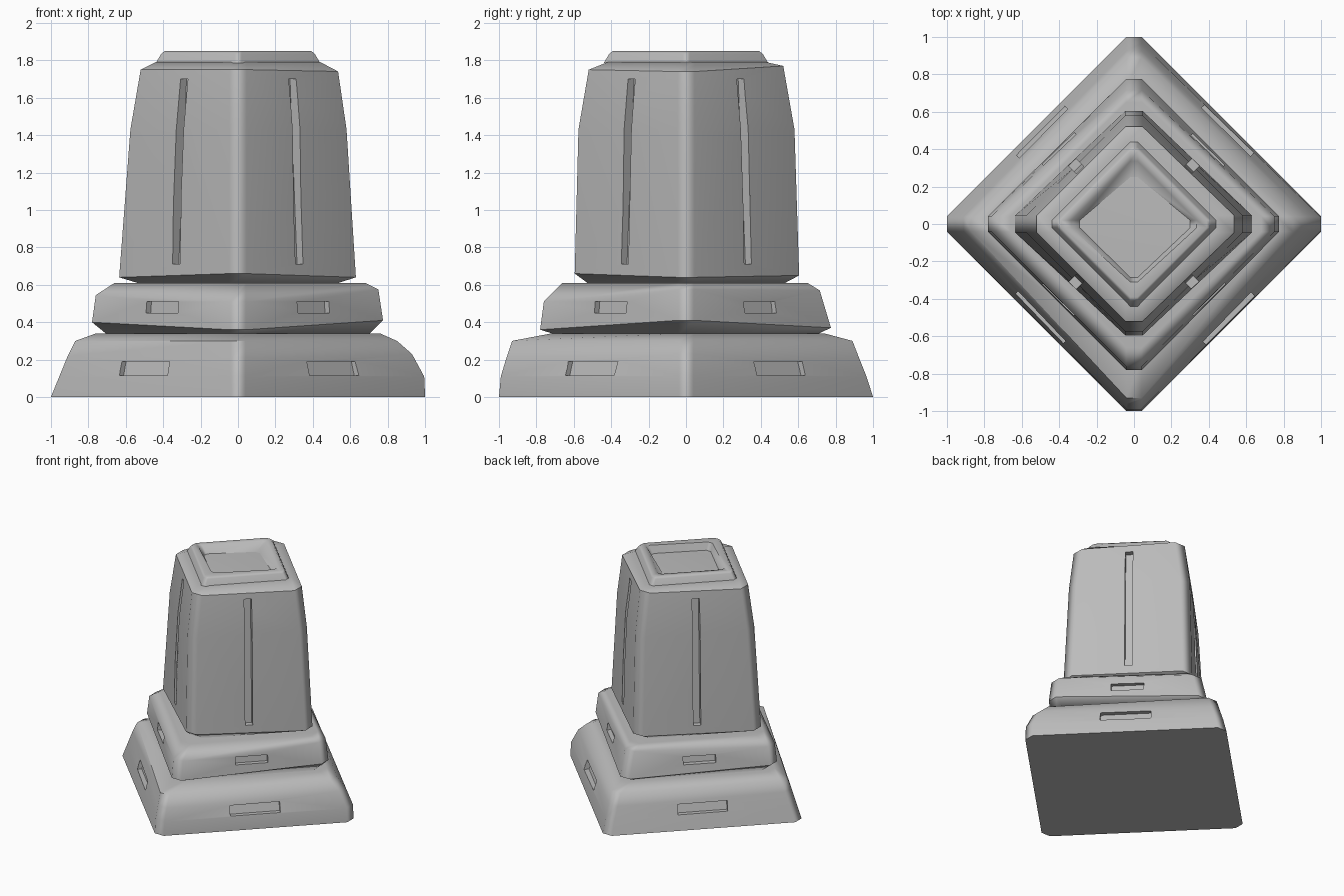
import bpy, bmesh, math
from mathutils import Vector

if "Cube" in bpy.data.objects:
    bpy.data.objects.remove(bpy.data.objects["Cube"])

stone = bpy.data.materials.new("stone_grey")
stone.diffuse_color = (0.5, 0.5, 0.5, 1)
stone.use_nodes = True
stone.node_tree.nodes["Principled BSDF"].inputs["Base Color"].default_value = stone.diffuse_color


def make_object(name, bm):
    bmesh.ops.recalc_face_normals(bm, faces=bm.faces)
    mesh = bpy.data.meshes.new(name)
    bm.to_mesh(mesh)
    bm.free()
    mesh.materials.append(stone)
    ob = bpy.data.objects.new(name, mesh)
    bpy.context.collection.objects.link(ob)
    return ob


def diamond_block(name, right, back, left, front, c):
    """Loft chamfered diamond rings; each corner has its own (radius, z) profile."""
    bm = bmesh.new()
    rings = []
    for level in zip(right, back, left, front):
        ring = []
        for k, (r, z) in enumerate(level):
            a = k * math.pi / 2
            d, t = Vector((math.cos(a), math.sin(a), 0)), Vector((-math.sin(a), math.cos(a), 0))
            ring += [bm.verts.new(d * r + t * s * c + Vector((0, 0, z))) for s in (-1, 1)]
        rings.append(ring)
    for lo, hi in zip(rings, rings[1:]):
        for i in range(8):
            j = (i + 1) % 8
            bm.faces.new((lo[i], lo[j], hi[j], hi[i]))
    bm.faces.new(rings[0][::-1])
    bm.faces.new(rings[-1])
    return make_object(name, bm)


def radius_at(profile, z):
    for (r0, z0), (r1, z1) in zip(profile, profile[1:]):
        if z0 <= z <= z1 and z1 > z0:
            return r0 + (r1 - r0) * (z - z0) / (z1 - z0)
    return profile[0][0]


def cut_slots(ob, profiles, c, z0, z1, width, depth):
    """Recess one slot in the middle of each of the four sides."""
    for k in range(4):
        a = (k + 0.5) * math.pi / 2
        n, t = Vector((math.cos(a), math.sin(a), 0)), Vector((-math.sin(a), math.cos(a), 0))
        bm = bmesh.new()
        for z in (z0, z1):
            r = (radius_at(profiles[k], z) + radius_at(profiles[(k + 1) % 4], z)) / 2
            d = (r + c) / math.sqrt(2)
            for e in (d - depth, d + 0.15):
                for s in (-0.5, 0.5):
                    bm.verts.new(n * e + t * s * width + Vector((0, 0, z)))
        bmesh.ops.convex_hull(bm, input=bm.verts)
        cutter = make_object("slot_cutter", bm)
        mod = ob.modifiers.new("slot", 'BOOLEAN')
        mod.operation, mod.solver, mod.object = 'DIFFERENCE', 'EXACT', cutter
        bpy.context.view_layer.objects.active = ob
        bpy.ops.object.modifier_apply(modifier=mod.name)
        bpy.data.objects.remove(cutter)


# Corner profiles in the order right, back, left, front
base_p = [
    [(1.0, 0), (0.995, 0.11), (0.93, 0.23), (0.85, 0.30), (0.76, 0.34)],
    [(1.0, 0), (0.965, 0.11), (0.925, 0.21), (0.89, 0.30), (0.74, 0.34)],
    [(1.0, 0), (0.955, 0.11), (0.91, 0.22), (0.87, 0.30), (0.76, 0.34)],
    [(1.0, 0), (0.99, 0.11), (0.96, 0.21), (0.93, 0.30), (0.72, 0.34)]]
tier_p = [
    [(0.70, 0.335), (0.775, 0.41), (0.75, 0.575), (0.68, 0.61)],
    [(0.70, 0.335), (0.775, 0.37), (0.715, 0.57), (0.65, 0.61)],
    [(0.70, 0.335), (0.78, 0.40), (0.76, 0.545), (0.66, 0.61)],
    [(0.70, 0.335), (0.78, 0.36), (0.76, 0.51), (0.66, 0.61)]]
body_p = [
    [(0.52, 0.605), (0.63, 0.64), (0.58, 1.43), (0.535, 1.74), (0.44, 1.79)],
    [(0.52, 0.605), (0.605, 0.65), (0.58, 1.43), (0.52, 1.77), (0.43, 1.79)],
    [(0.52, 0.605), (0.635, 0.64), (0.575, 1.43), (0.52, 1.75), (0.44, 1.79)],
    [(0.52, 0.605), (0.595, 0.66), (0.575, 1.43), (0.52, 1.75), (0.42, 1.79)]]

# Stepped base, middle tier and tapered body
base = diamond_block("base", *base_p, 0.04)
tier = diamond_block("middle_tier", *tier_p, 0.042)
body = diamond_block("body", *body_p, 0.046)
cut_slots(base, base_p, 0.04, 0.115, 0.19, 0.37, 0.035)
cut_slots(tier, tier_p, 0.042, 0.45, 0.51, 0.24, 0.035)
cut_slots(body, body_p, 0.046, 0.71, 1.70, 0.055, 0.045)

# Cap with a sunken dish
rim = [(0.44, 1.785), (0.41, 1.835), (0.39, 1.85), (0.335, 1.847)]
cap = diamond_block("cap",
                    rim + [(0.30, 1.79)],
                    rim + [(0.25, 1.79)],
                    rim + [(0.29, 1.79)],
                    rim[:3] + [(0.31, 1.847), (0.285, 1.79)], 0.02)

for ob in (base, tier, body, cap):
    bpy.ops.object.select_all(action='DESELECT')
    ob.select_set(True)
    bpy.context.view_layer.objects.active = ob
    bpy.ops.object.shade_smooth_by_angle(angle=math.radians(50))
    mod = ob.modifiers.new("soft_shading", 'WEIGHTED_NORMAL')
    mod.keep_sharp = True
